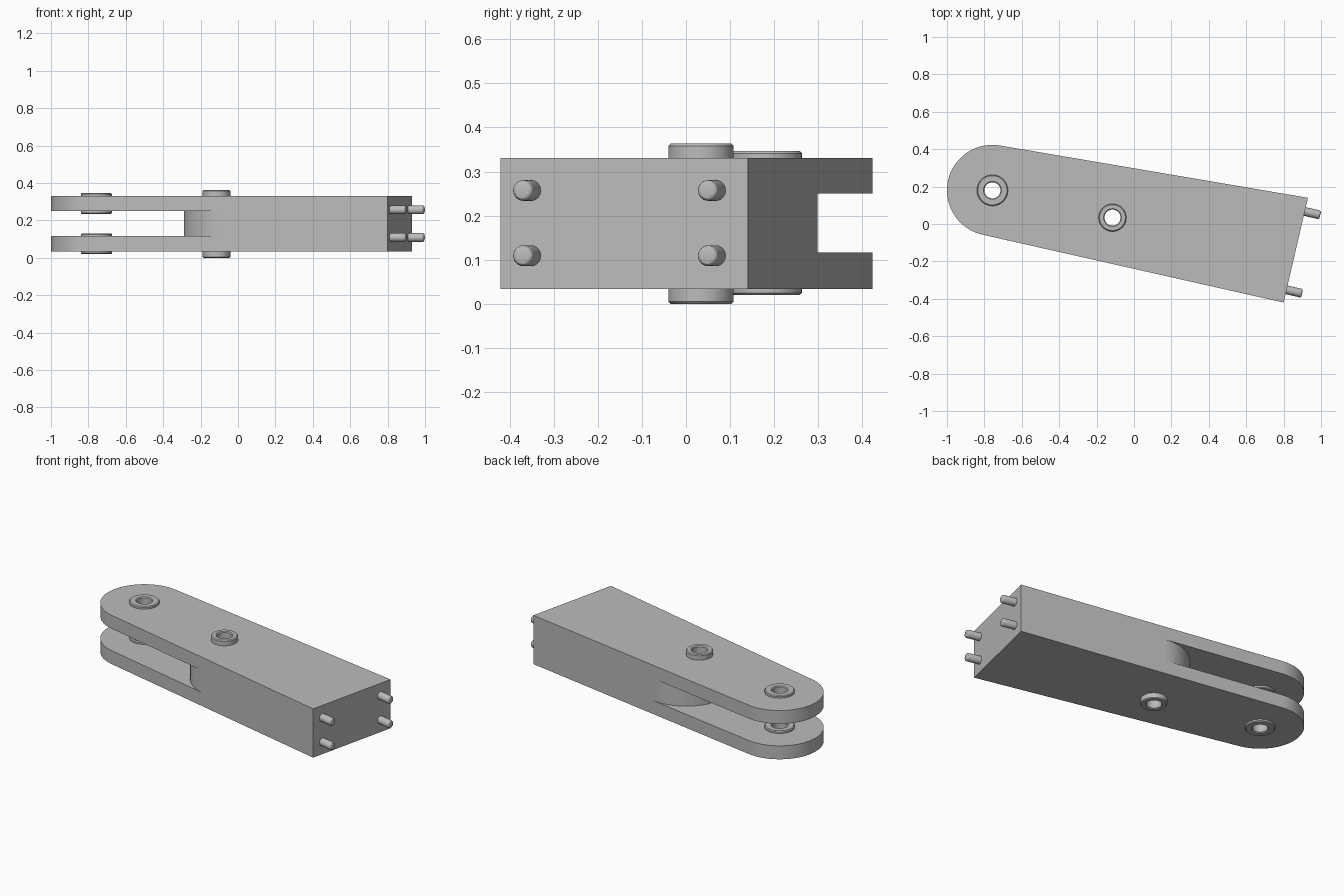
import bpy, bmesh, math
from mathutils import Vector

cube = bpy.data.objects.get("Cube")
if cube:
    bpy.data.objects.remove(cube, do_unlink=True)

metal = bpy.data.materials.new("grey_metal")
metal.use_nodes = True
GREY = (0.5, 0.5, 0.5, 1)
metal.diffuse_color = GREY
metal.node_tree.nodes["Principled BSDF"].inputs["Base Color"].default_value = GREY

PIVOT, END_R = Vector((-0.757, 0.18)), 0.243     # rounded fork end
KNUCKLE, KNUCKLE_R = Vector((-0.026, 0.0355)), 0.263  # rounded slot wall
MID = Vector((-0.115, 0.034))                    # second bore
BACK, FRONT = math.radians(80.4), math.radians(257.3)  # side normals
BOTTOM, TOP, SLOT_LOW, SLOT_HIGH = 0.034, 0.331, 0.116, 0.25


def finish(name, bm):
    bmesh.ops.recalc_face_normals(bm, faces=bm.faces)
    mesh = bpy.data.meshes.new(name)
    bm.to_mesh(mesh)
    bm.free()
    obj = bpy.data.objects.new(name, mesh)
    bpy.context.collection.objects.link(obj)
    mesh.materials.append(metal)
    return obj


def smooth(obj):
    bpy.ops.object.select_all(action='DESELECT')
    obj.select_set(True)
    bpy.context.view_layer.objects.active = obj
    bpy.ops.object.shade_smooth_by_angle(angle=math.radians(30))


def arc(centre, radius, start, end, steps):
    angles = [start + (end - start) * i / steps for i in range(steps + 1)]
    return [centre + radius * Vector((math.cos(a), math.sin(a))) for a in angles]


def prism(name, outline, low, high):
    bm = bmesh.new()
    face = bm.faces.new([bm.verts.new((p.x, p.y, low)) for p in outline])
    geom = bmesh.ops.extrude_face_region(bm, geom=[face])["geom"]
    verts = [g for g in geom if isinstance(g, bmesh.types.BMVert)]
    bmesh.ops.translate(bm, verts=verts, vec=(0, 0, high - low))
    return finish(name, bm)


def lathe(name, profile, steps=40):
    """Spin (radius, height) points around z; closed loop makes a ring."""
    bm = bmesh.new()
    verts = [bm.verts.new((r, 0, z)) for r, z in profile]
    edges = [bm.edges.new((a, b)) for a, b in zip(verts, verts[1:] + verts[:1])]
    bmesh.ops.spin(bm, geom=verts + edges, cent=(0, 0, 0), axis=(0, 0, 1),
                   angle=math.tau, steps=steps, use_merge=False)
    bmesh.ops.remove_doubles(bm, verts=bm.verts, dist=1e-5)
    return finish(name, bm)


def bushing(name, centre, outer, inner, low, high, bevel=0.005):
    obj = lathe(name, [(inner, low + bevel), (inner + bevel, low),
                       (outer - bevel, low), (outer, low + bevel),
                       (outer, high - bevel), (outer - bevel, high),
                       (inner + bevel, high), (inner, high - bevel)])
    obj.location = (centre.x, centre.y, 0)
    smooth(obj)


# Tapered arm with a rounded end
arm = prism("forked_arm", arc(PIVOT, END_R, BACK, FRONT, 40)
            + [Vector((0.80, -0.42)), Vector((0.93, 0.14))], BOTTOM, TOP)

# Fork slot with a convex inner wall, and the bores
wall = arc(KNUCKLE, KNUCKLE_R, BACK, FRONT, 40)
away = [Vector((math.cos(a), math.sin(a))) * 0.3 for a in (FRONT, BACK)]
slot = wall + [wall[-1] + away[0], Vector((-1.3, -0.6)),
               Vector((-1.3, 0.8)), wall[0] + away[1]]
cutters = [prism("slot_cutter", slot, SLOT_LOW, SLOT_HIGH),
           prism("end_bore_cutter", arc(PIVOT, 0.065, 0, math.tau, 32)[:-1], -0.1, 0.5),
           prism("mid_bore_cutter", arc(MID, 0.058, 0, math.tau, 32)[:-1], -0.1, 0.5)]
bpy.context.view_layer.objects.active = arm
for cutter in cutters:
    mod = arm.modifiers.new("cut", 'BOOLEAN')
    mod.operation, mod.solver, mod.object = 'DIFFERENCE', 'EXACT', cutter
    bpy.ops.object.modifier_apply(modifier=mod.name)
for cutter in cutters:
    bpy.data.objects.remove(cutter, do_unlink=True)
smooth(arm)

# Flanged bushings
bushing("upper_fork_bushing", PIVOT, 0.083, 0.043, 0.235, 0.346)
bushing("lower_fork_bushing", PIVOT, 0.083, 0.043, 0.02, 0.131)
bushing("middle_bushing", MID, 0.074, 0.043, 0.0, 0.363)

# Locating pegs on the slanted end face
normal = Vector((0.56, -0.13, 0)).normalized()
for side, x, y in (("back", 0.913, 0.067), ("front", 0.816, -0.352)):
    for level, z in (("lower", 0.109), ("upper", 0.257)):
        bm = bmesh.new()
        bmesh.ops.create_cone(bm, cap_ends=True, segments=24, radius1=0.0235,
                              radius2=0.0235, depth=0.107)
        rim = [e for e in bm.edges if all(v.co.z > 0 for v in e.verts)]
        bmesh.ops.bevel(bm, geom=rim, offset=0.01, segments=3, profile=0.5,
                        affect='EDGES')
        peg = finish(f"{level}_{side}_peg", bm)
        peg.rotation_mode = 'QUATERNION'
        peg.rotation_quaternion = normal.to_track_quat('Z', 'Y')
        peg.location = Vector((x, y, z)) + normal * 0.0315
        smooth(peg)
